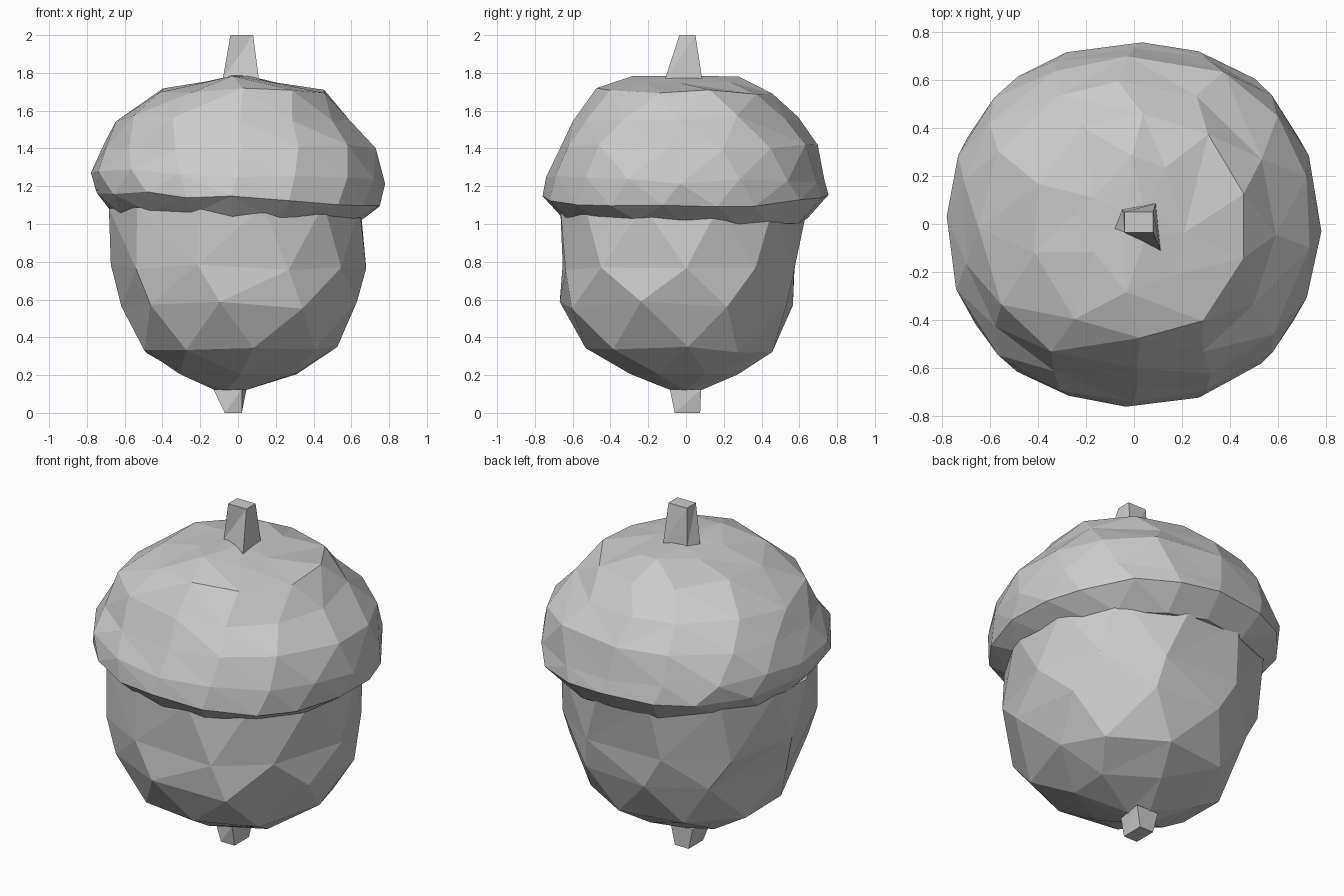
import bpy, bmesh, math, random

if "Cube" in bpy.data.objects:
    bpy.data.objects.remove(bpy.data.objects["Cube"])

random.seed(7)


def finish(name, bm):
    bmesh.ops.recalc_face_normals(bm, faces=bm.faces)
    me = bpy.data.meshes.new(name)
    bm.to_mesh(me)
    bm.free()
    ob = bpy.data.objects.new(name, me)
    bpy.context.collection.objects.link(ob)
    return ob


def ring(bm, z, x0, x1, y0, y1, n, tilt, off):
    """Slightly irregular, slightly squared ring of n points in the given extents."""
    out = []
    for i in range(n):
        a = 2 * math.pi * (i + off + random.uniform(-.14, .14)) / n
        r = 1.004 + .03 * math.sin(2 * a) ** 2 + random.uniform(-.01, .01)
        x = (x0 + x1) / 2 + (x1 - x0) / 2 * r * math.cos(a)
        y = (y0 + y1) / 2 + (y1 - y0) / 2 * r * math.sin(a)
        dz = random.uniform(-.02, .02) if n > 6 else 0
        out.append((a, bm.verts.new((x, y, z + tilt * x + dz))))
    return out


def bridge(bm, A, B):
    """Join two rings of any point counts with triangles, walking by angle."""
    i = j = 0
    na, nb = len(A), len(B)

    def ang(R, k):
        return R[k % len(R)][0] + 2 * math.pi * (k // len(R))
    while i < na or j < nb:
        a, b = A[i % na][1], B[j % nb][1]
        if j >= nb or (i < na and ang(A, i + 1) <= ang(B, j + 1)):
            i += 1
            bm.faces.new((a, A[i % na][1], b))
        else:
            j += 1
            bm.faces.new((a, B[j % nb][1], b))


def faceted(name, rows):
    bm = bmesh.new()
    rings = [ring(bm, *row, off=.5 * (k % 2)) for k, row in enumerate(rows)]
    for A, B in zip(rings, rings[1:]):
        bridge(bm, A, B)
    for R in (rings[0], rings[-1]):
        bm.faces.new([v for _, v in R])
    return finish(name, bm)


def tapered_peg(name, bottom, top):
    bm = bmesh.new()
    lo = [bm.verts.new(p) for p in bottom]
    hi = [bm.verts.new(p) for p in top]
    bm.faces.new(lo)
    bm.faces.new(hi)
    for k in range(4):
        m = (k + 1) % 4
        bm.faces.new((lo[k], lo[m], hi[m]))
        bm.faces.new((lo[k], hi[m], hi[k]))
    return finish(name, bm)


# Nut: z, x min, x max, y min, y max, sides, tilt
faceted("nut", [
    (0.12, -.12, .04, -.08, .08, 4, 0),
    (0.205, -.33, .33, -.29, .28, 6, 0),
    (0.335, -.51, .53, -.53, .46, 9, 0),
    (0.57, -.61, .65, -.67, .58, 9, 0),
    (0.77, -.67, .68, -.68, .61, 10, 0),
    (1.10, -.69, .67, -.68, .65, 12, 0),
])

# Cap: tilted rim with an undercut lip, then a lumpy dome
faceted("cap", [
    (1.03, -.665, .645, -.645, .635, 16, -.05),
    (1.14, -.755, .76, -.75, .75, 18, -.05),
    (1.25, -.775, .77, -.735, .735, 16, -.04),
    (1.41, -.72, .74, -.67, .70, 14, 0),
    (1.56, -.64, .585, -.60, .59, 12, 0),
    (1.70, -.42, .47, -.47, .46, 10, 0),
    (1.765, -.18, .21, -.29, .28, 7, 0),
    (1.785, -.05, .07, -.06, .06, 4, 0),
])

# Stem on top
tapered_peg("stem",
            [(-.08, -.02, 1.77), (.11, -.11, 1.77), (.09, .085, 1.77), (-.05, .06, 1.77)],
            [(-.04, -.035, 2), (.08, -.035, 2), (.08, .05, 2), (-.04, .05, 2)])

# Pointed tip underneath
tapered_peg("tip",
            [(-.07, -.06, 0), (.02, -.06, 0), (.02, .075, 0), (-.07, .075, 0)],
            [(-.13, -.04, .125), (.02, -.085, .125), (.045, .08, .125), (-.1, .08, .125)])
